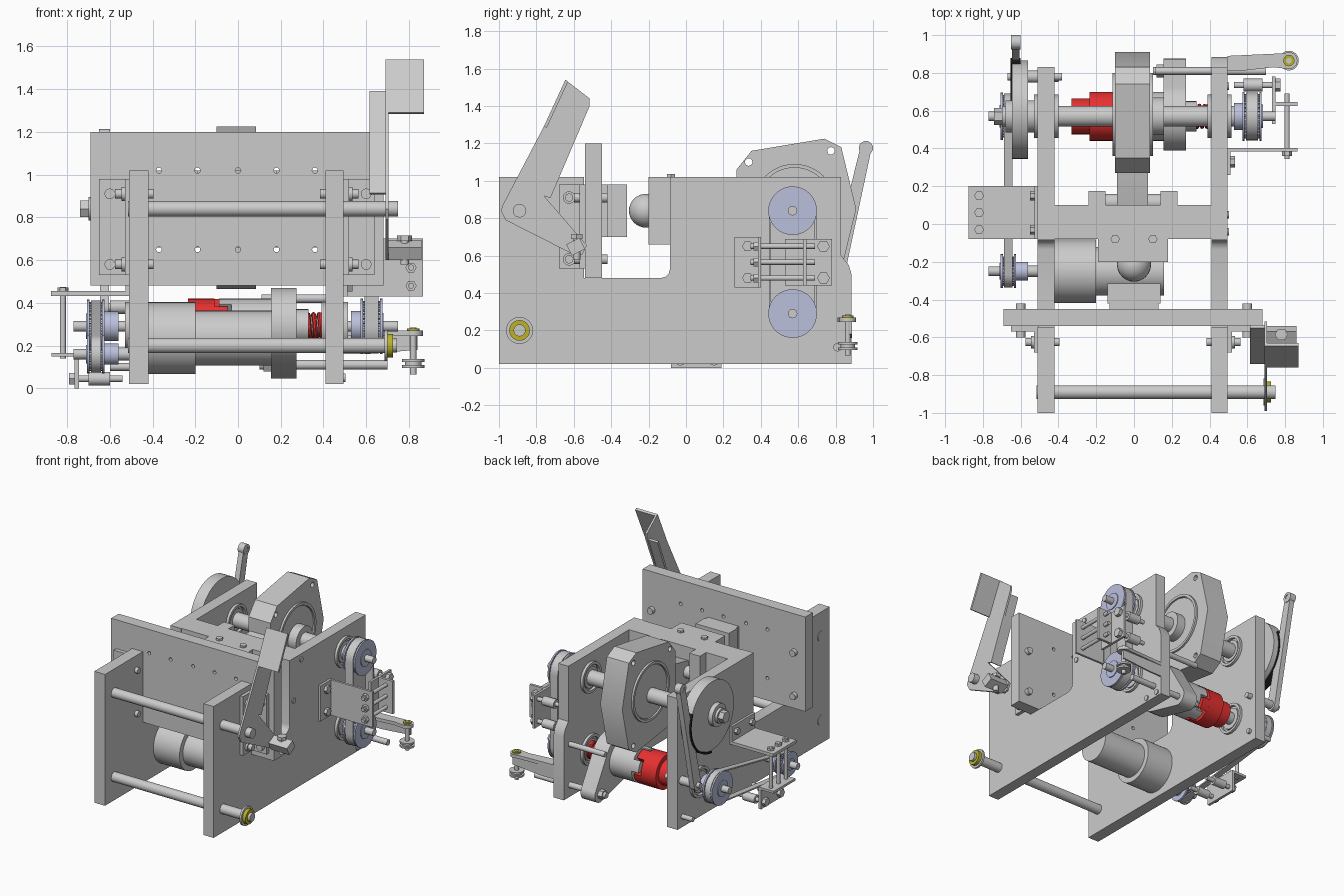
import bpy, bmesh
from math import sin, cos, pi, acos, atan2, hypot
from mathutils import Matrix

if "Cube" in bpy.data.objects:
    bpy.data.objects.remove(bpy.data.objects["Cube"])

COL = {'red': (0.8, 0.03, 0.03, 1), 'lavender': (0.5, 0.53, 0.72, 1),
       'olive': (0.5, 0.45, 0.02, 1), 'black': (0.02, 0.02, 0.02, 1)}
MATS = {}
# Columns give where the 2D profile's u, v and thickness point
AX = {'x': ((0, 0, 1), (1, 0, 0), (0, 1, 0)),
      'y': ((1, 0, 0), (0, 0, 1), (0, 1, 0)),
      'z': ((1, 0, 0), (0, 1, 0), (0, 0, 1))}


def finish(name, curve, rot, color):
    tmp = bpy.data.objects.new('tmp', curve)
    bpy.context.collection.objects.link(tmp)
    me = bpy.data.meshes.new_from_object(tmp.evaluated_get(bpy.context.evaluated_depsgraph_get()))
    bpy.data.objects.remove(tmp)
    bm = bmesh.new()
    bm.from_mesh(me)
    bmesh.ops.transform(bm, matrix=rot, verts=bm.verts)
    bmesh.ops.remove_doubles(bm, verts=bm.verts, dist=1e-5)
    bmesh.ops.recalc_face_normals(bm, faces=bm.faces)
    bm.to_mesh(me)
    bm.free()
    me.materials.clear()
    if color:
        if color not in MATS:
            MATS[color] = bpy.data.materials.new(color)
            MATS[color].diffuse_color = COL[color]
        me.materials.append(MATS[color])
    ob = bpy.data.objects.new(name, me)
    bpy.context.collection.objects.link(ob)
    return ob


def slab(name, axis, a, b, outline, holes=(), color=None):
    """Extrude a profile with holes along an axis from a to b."""
    c = bpy.data.curves.new(name, 'CURVE')
    c.dimensions, c.fill_mode, c.extrude = '2D', 'BOTH', abs(b - a) / 2
    for pts in [outline, *holes]:
        s = c.splines.new('POLY')
        s.points.add(len(pts) - 1)
        for p, (u, v) in zip(s.points, pts):
            p.co = (u, v, 0, 1)
        s.use_cyclic_u = True
    rot = Matrix(AX[axis]).to_4x4() @ Matrix.Translation((0, 0, (a + b) / 2))
    return finish(name, c, rot, color)


def circ(u, v, r, n=36, p=0):
    return [(u + r * cos(2 * pi * i / n + p), v + r * sin(2 * pi * i / n + p)) for i in range(n)]


def rect(u0, u1, v0, v1):
    return [(u0, v0), (u1, v0), (u1, v1), (u0, v1)]


def link(u1, v1, r1, u2, v2, r2, n=18):
    """Outline wrapped round two circles."""
    phi, a = atan2(v2 - v1, u2 - u1), acos((r1 - r2) / hypot(u2 - u1, v2 - v1))
    arc = lambda u, v, r, s, e: [(u + r * cos(s + (e - s) * i / n), v + r * sin(s + (e - s) * i / n)) for i in range(n + 1)]
    return arc(u1, v1, r1, phi + a, phi + 2 * pi - a) + arc(u2, v2, r2, phi - a, phi + a)


def cyl(name, axis, a, b, u, v, r, color=None, n=36, bore=0):
    return slab(name, axis, a, b, circ(u, v, r, n), [circ(u, v, bore, n)] if bore else (), color)


def box(name, x0, x1, y0, y1, z0, z1, color=None):
    return slab(name, 'z', z0, z1, rect(x0, x1, y0, y1), (), color)


def bolts(name, axis, a, b, spots, r=0.025, n=6):
    for u, v in spots:
        cyl(name, axis, a, b, u, v, r, None, n)


def pulley(name, y, z, r, a, b, hub):
    """Toothed pulley: rim from a to b, hub out to hub."""
    teeth = [(y + q * cos(2 * pi * (i + f) / 30), z + q * sin(2 * pi * (i + f) / 30))
             for i in range(30) for f, q in ((0, r - .012), (.4, r - .012), (.5, r - .025), (.9, r - .025))]
    slab(name + '_teeth', 'x', a, b, teeth, (), 'lavender')
    for e in (a, b):
        cyl(name + '_flange', 'x', e - .006, e + .006, y, z, r, 'lavender')
    cyl(name + '_hub', 'x', min(b, hub), max(b, hub), y, z, r * .55, 'lavender')
    cyl(name + '_boss', 'x', min(a, 2 * a - b), max(a, a + (a - b) * .1), y, z, .025)
    cyl(name + '_collar', 'x', a - .012, a + .012, y, z, r * .48, 'lavender')


SY, ZU, ZL = 0.57, 0.84, 0.29     # rear shaft position: y, upper z, lower z

# Side plates with a notch for the cross plate
fillet = [(-.135, .48), (-.11, .487), (-.092, .505), (-.085, .53)]
front_top = [(-1, 1.02), (-1, .02)]
left = [(.83, .02), (.83, 1.02), (-.085, 1.02)] + fillet[::-1] + [(-.545, .48), (-.545, 1.02)] + front_top
right = [(.885, .02), (.885, .5), (.87, .55), (.83, .6)] + left[1:]
slab('left_side_plate', 'x', -.51, -.42, left)
slab('right_side_plate', 'x', .41, .495, right)
bolts('plate_screw', 'x', .49, .503, [(.05, .98), (-.04, .7), (.73, .05), (.84, .05)], .02, 16)

# Front cross plate, its corner brackets and screws
slab('cross_plate', 'y', -.54, -.45, rect(-.69, .68, .48, 1.2),
     [circ(x, z, .013, 16) for x in (-.37, -.19, 0, .18, .36) for z in (.65, 1.02)])
for s in (-1, 1):
    xs = lambda a, b: sorted((s * a - .005, s * b - .005))
    box('bracket_side', *xs(.5, .525), -.68, -.54, .53, .98)
    box('bracket_face', *xs(.5, .645), -.57, -.54, .53, .98)
    for z in (.58, .91):
        cyl('bracket_bolt', 'y', -.6, -.42, s * .6, z, .025, None, 16)
        cyl('bracket_side_bolt', 'x', *xs(.39, .57), -.625, z, .022, None, 16)
        cyl('bracket_side_washer', 'x', *xs(.525, .54), -.625, z, .033, None, 20)

# Anvil block and ball, facing the guide block
slab('anvil', 'z', .7, .98, [(-.13, -.45), (.13, -.45), (.13, -.42), (.14, -.42), (.14, -.315), (-.14, -.315), (-.14, -.42), (-.13, -.42)])
bpy.ops.mesh.primitive_uv_sphere_add(segments=32, ring_count=16, radius=.09, location=(0, -.215, ZU))
bpy.context.object.name = 'ball'
box('guide_block', -.42, .41, -.08, .1, .66, 1.02)
box('guide_nose', -.19, .18, -.2, -.08, .66, 1.02)
for x0, x1 in ((-.24, -.15), (.14, .23)):
    box('guide_wing', x0, x1, .1, .175, .66, 1.02)
bolts('guide_bolt', 'z', 1.02, 1.035, [(-.1, -.08), (.1, -.08)])

# Upper shaft, bearings and connecting rod
cyl('upper_shaft', 'x', -.7, .6, SY, ZU, .055)
cyl('upper_shaft_end', 'x', .6, .75, SY, ZU, .025)
cyl('shaft_nut', 'x', -.74, -.69, SY, ZU, .045, None, 6)
for z in (ZU, ZL):
    for a, b in ((-.53, -.4), (.39, .515)):
        cyl('bearing_outer', 'x', a, b, SY, z, .115, None, 36, .095)
        cyl('bearing_inner', 'x', a + .008, b - .008, SY, z, .08)
big_end = [(.27, 1.06), (.35, 1.16), (.74, 1.225), (.83, 1.18), (.91, .85),
           (.83, .52), (.74, .465), (.35, .52), (.27, .62)]
slab('rod_big_end', 'x', -.1, .085, big_end,
     [circ(u, v, .02, 16) for u, v in ((.335, 1.1), (.775, 1.16), (.335, .58), (.775, .53))])
slab('connecting_rod', 'x', -.09, .075, link(.115, ZU, .08, .4, ZU, .14))
cyl('eccentric_ring', 'x', -.115, .1, .58, .87, .22, None, 48, .2)
cyl('eccentric', 'x', -.107, .092, .58, .87, .195, None, 48)
cyl('eccentric_hub', 'x', .085, .16, SY, ZU, .1)
cyl('wrist_pin', 'x', -.15, .14, .115, ZU, .045)

# Lower shaft with jaw clutch, lever and spring
cyl('lower_shaft', 'x', -.72, .75, SY, ZL, .025)
cyl('clutch_shaft', 'x', -.42, .41, SY, ZL, .045)
cyl('clutch_red_hub', 'x', -.33, -.23, SY, ZL, .095, 'red')
cyl('clutch_red_body', 'x', -.235, -.11, SY, ZL, .13, 'red')
cyl('clutch_grey_body', 'x', -.03, .16, SY, ZL, .13)
for k in range(8):
    a0, a1 = 2 * pi * k / 8, 2 * pi * (k + .85) / 8
    jaw = [(SY + r * cos(a0 + (a1 - a0) * t), ZL + r * sin(a0 + (a1 - a0) * t))
           for r, ts in ((.07, (0, .5, 1)), (.13, (1, .75, .5, .25, 0))) for t in ts]
    if k % 2:
        slab('red_jaw', 'x', -.115, -.05, jaw, (), 'red')
    else:
        slab('grey_jaw', 'x', -.09, -.025, jaw)
slab('clutch_lever', 'x', .155, .275, link(SY, ZL, .18, .81, .11, .065))
cyl('clutch_collar', 'x', .275, .33, SY, ZL, .08)
cyl('lever_rod', 'x', .1, .7, .81, .11, .022)
bolts('lever_rod_nut', 'x', .12, .155, [(.81, .11)], .035)
cyl('red_collar', 'x', .385, .405, SY, ZL, .065, 'red')
spring = bpy.data.curves.new('spring', 'CURVE')
spring.dimensions, spring.bevel_depth, spring.bevel_resolution = '3D', .011, 2
sp = spring.splines.new('POLY')
sp.points.add(72)
for i, p in enumerate(sp.points):
    t = 2 * pi * i / 24
    p.co = (.32 + .08 * i / 72, SY + .056 * cos(t), ZL + .056 * sin(t), 1)
finish('clutch_spring', spring, Matrix(), 'red')

# Motor, pulleys and belts
cyl('motor_gearbox', 'x', -.42, -.2, -.25, .235, .168, None, 48)
cyl('motor_body', 'x', -.2, .16, -.25, .235, .128, None, 48)
cyl('motor_shaft', 'x', -.7, -.42, -.25, .16, .03)
pulley('motor_pulley', -.25, .16, .09, -.7, -.63, -.56)
pulley('left_rear_pulley', SY, ZL, .125, -.7, -.63, -.56)
slab('left_belt', 'x', -.688, -.642, link(-.25, .16, .086, SY, ZL, .121), [link(-.25, .16, .076, SY, ZL, .111)])
for z in (ZU, ZL):
    pulley('right_pulley', SY, z, .13, .67, .58, .53)
slab('right_belt', 'x', .593, .657, link(SY, ZL, .127, SY, ZU, .127), [link(SY, ZL, .116, SY, ZU, .116)])

# Left cam disc, brake strip and follower lever
cyl('cam_disc', 'x', -.645, -.56, .605, ZU, .26, None, 64)
cyl('cam_hub', 'x', -.68, -.53, SY, ZU, .085)
arc = [-1.5 + 1.9 * i / 20 for i in range(21)]
slab('cam_strip', 'x', -.655, -.6, [(.605 + .262 * cos(t), ZU + .262 * sin(t)) for t in arc]
     + [(.605 + .274 * cos(t), ZU + .274 * sin(t)) for t in arc[::-1]], (), 'black')
slab('follower_lever', 'x', -.645, -.605, link(.78, .38, .042, .962, 1.175, .03))
cyl('follower_eye', 'x', -.65, -.6, .962, 1.175, .038, None, 24, .018)
cyl('follower_pin', 'x', -.67, -.38, .78, .38, .02)
cyl('follower_spacer', 'x', -.6, -.51, .78, .38, .032)
cyl('lower_left_pin', 'x', -.6, -.4, .77, .1, .018)

# Right belt tensioner
box('right_tension_flange', .495, .512, .26, .4, .43, .7)
box('right_tension_plate', .495, .865, .385, .402, .43, .7)
bolts('right_tension_bolt', 'x', .51, .535, [(.33, .65), (.33, .48)], .03)
for z in (.48, .565, .65):
    cyl('right_tension_rod', 'y', .345, .69, .81, z, .014, None, 20)
    bolts('right_tension_nut', 'y', .36, .385, [(.81, z)], .026)
box('right_tension_slide', .73, .865, .625, .645, .44, .69)
box('right_tension_arm', .73, .748, .53, .78, .44, .69)
for z in (.48, .65):
    cyl('right_idler_pin', 'x', .53, .75, .735, z, .016, None, 20)
    cyl('right_idler', 'x', .58, .68, .735, z, .034, None, 24)
    bolts('right_idler_nut', 'x', .748, .775, [(.735, z)], .034)

# Left belt tensioner
box('left_tension_plate', -.875, -.51, -.08, .2, .432, .455)
box('left_tension_flange', -.527, -.51, -.08, .2, .432, .57)
bolts('left_tension_bolt', 'x', -.55, -.527, [(-.03, .52), (.15, .52)])
for y in (-.03, .06, .15):
    cyl('left_tension_rod', 'z', .14, .475, -.82, y, .014, None, 20)
    bolts('left_tension_nut', 'z', .455, .472, [(-.82, y)], .026)
box('left_tension_slide', -.872, -.745, -.07, .19, .148, .166)
box('left_tension_arm', -.765, -.745, -.08, .19, 0, .166)
for y in (-.03, .15):
    cyl('left_idler_pin', 'x', -.79, -.54, y, .045, .016, None, 20)
    cyl('left_idler', 'x', -.7, -.6, y, .045, .032, None, 24)
    bolts('left_idler_nut', 'x', -.79, -.765, [(y, .045)], .032)

# Rear right arm with guide wheel
slab('guide_arm', 'z', .245, .27, [(.495, .81), (.56, .81), (.74, .83)] + circ(.82, .865, .045, 24)[-6:] + circ(.82, .865, .045, 24)[:9] + [(.495, .89)])
slab('guide_arm_web', 'y', .875, .888, [(.495, .16), (.6, .16), (.84, .18), (.84, .27), (.495, .27)])
cyl('guide_wheel_pin', 'z', .065, .285, .82, .865, .015, None, 20)
cyl('guide_wheel_cap', 'z', .27, .28, .82, .865, .03, 'olive', 24)
for a, b, r in ((.095, .108, .052), (.108, .124, .038), (.124, .137, .052)):
    cyl('guide_wheel', 'z', a, b, .82, .865, r)
cyl('upper_rear_rod', 'x', .11, .42, .81, .42, .02)

# Front tie rods and end roller
cyl('upper_tie_rod', 'x', -.515, .7, -.89, ZU, .036)
cyl('lower_tie_rod', 'x', -.515, .69, -.89, .2, .036)
cyl('roller_flange', 'x', .685, .7, -.89, .2, .072)
cyl('roller_core', 'x', .7, .725, -.89, .2, .055, 'olive')
cyl('roller_screw', 'x', .725, .745, -.89, .2, .032, None, 20)
cyl('handle_screw', 'x', .7, .75, -.89, ZU, .036, None, 20)

# Hand lever: bent sheet with side flange and paddle
slab('hand_lever', 'x', .69, .705, [(-.99, .84), (-.965, .79), (-.59, .6), (-.555, .605), (-.53, .655), (-.76, .92),
     (-.725, .907), (-.515, 1.4), (-.515, 1.44), (-.645, 1.54), (-.76, 1.29), (-.98, .87)])
slab('lever_flange', 'x', .615, .7, [(-.74, .915), (-.725, .907), (-.535, 1.385), (-.55, 1.392)])
slab('lever_paddle', 'x', .69, .87, [(-.76, 1.29), (-.745, 1.283), (-.63, 1.53), (-.645, 1.54)])
slab('lever_stop', 'x', .705, .86, [(-.64, .66), (-.61, .60), (-.54, .635), (-.57, .695)])
cyl('lever_stop_pin', 'z', .58, .71, .78, -.585, .02, None, 20)
bolts('lever_stop_nut', 'z', .69, .715, [(.78, -.585)], .035)

# Smooth round surfaces, keep hard edges
bpy.ops.object.select_all(action='SELECT')
bpy.ops.object.shade_smooth_by_angle()

for m in bpy.data.materials:
    if m.users and not m.is_grease_pencil:
        m.use_nodes = True
        m.node_tree.nodes["Principled BSDF"].inputs["Base Color"].default_value = m.diffuse_color
